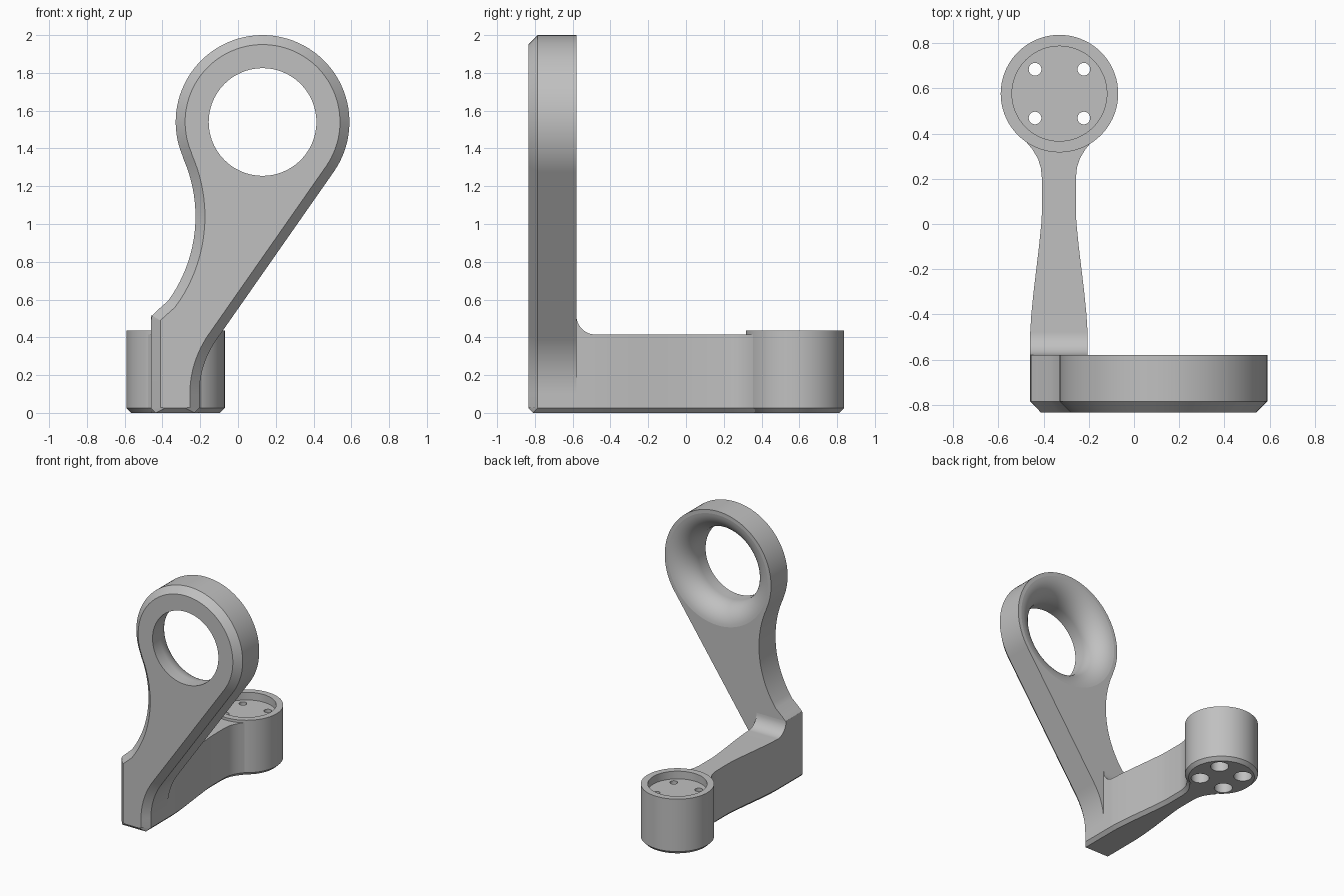
import bpy, bmesh
from math import sin, cos, pi, radians, sqrt

cube = bpy.data.objects.get("Cube")
if cube:
    bpy.data.objects.remove(cube, do_unlink=True)

grey = bpy.data.materials.new("plain grey")
grey.use_nodes = True
grey.diffuse_color = (0.53, 0.53, 0.53, 1)
grey.node_tree.nodes["Principled BSDF"].inputs["Base Color"].default_value = grey.diffuse_color


def loft(name, rings):
    """Closed solid through equal-length rings of points, capped at both ends."""
    bm = bmesh.new()
    loops = [[bm.verts.new(p) for p in ring] for ring in rings]
    n = len(loops[0])
    for a, b in zip(loops, loops[1:]):
        for i in range(n):
            j = (i + 1) % n
            bm.faces.new((a[i], a[j], b[j], b[i]))
    bm.faces.new(loops[0][::-1])
    bm.faces.new(loops[-1])
    bmesh.ops.recalc_face_normals(bm, faces=bm.faces)
    mesh = bpy.data.meshes.new(name)
    bm.to_mesh(mesh)
    bm.free()
    mesh.materials.append(grey)
    ob = bpy.data.objects.new(name, mesh)
    bpy.context.collection.objects.link(ob)
    return ob


def turned(name, profile, place, count=72):
    """Lathe a (radius, distance along axis) profile; place maps u, v, w to x, y, z."""
    steps = [2 * pi * i / count for i in range(count)]
    return loft(name, [[place(r * cos(t), r * sin(t), d) for t in steps] for r, d in profile])


def activate(ob):
    bpy.ops.object.select_all(action='DESELECT')
    ob.select_set(True)
    bpy.context.view_layer.objects.active = ob


def cut(ob, cutter):
    cutter.hide_render = True
    mod = ob.modifiers.new("cut", 'BOOLEAN')
    mod.operation = 'DIFFERENCE'
    mod.solver = 'EXACT'
    mod.object = cutter
    activate(ob)
    bpy.ops.object.modifier_apply(modifier=mod.name)
    bpy.data.objects.remove(cutter, do_unlink=True)


def finish(ob):
    activate(ob)
    bpy.ops.object.shade_smooth_by_angle(angle=radians(30))
    mod = ob.modifiers.new("even shading", 'WEIGHTED_NORMAL')
    mod.keep_sharp = True


def arc(cx, cz, r, start, end, steps):
    angles = [radians(start + (end - start) * i / steps) for i in range(steps + 1)]
    return [(cx + r * cos(a), cz + r * sin(a)) for a in angles]


BACK, FRONT, BEVEL, FOOT = -0.58, -0.835, 0.05, 0.025
EYE_X, EYE_Z = 0.13, 1.54

# Upright plate outline: left edge, concave flank, eye, straight flank, right foot
outline = [(-0.46, FOOT), (-0.46, 0.49), (-0.455, 0.515), (-0.43, 0.54)]
outline += arc(-0.985, 1.04, 0.76, -36, 24, 20)
outline += arc(EYE_X, EYE_Z, 0.46, 203, -35, 64)
outline += arc(0.295, 0.1, 0.5, 145, 180, 12)
outline += [(-0.205, FOOT)]

# Inset copy of the outline for the chamfered front
inset = []
last = len(outline) - 1
for i, (x, z) in enumerate(outline):
    (ax, az), (bx, bz) = outline[max(i - 1, 0)], outline[min(i + 1, last)]
    dx, dz = bx - ax, bz - az
    length = sqrt(dx * dx + dz * dz)
    inset.append((x + BEVEL * dz / length, z - BEVEL * dx / length))


def plate_ring(points, y, sole_y, sole_z):
    (lx, _), (rx, _) = points[0], points[-1]
    ring = [(lx + FOOT, sole_y, sole_z)]
    ring += [(x, y, z) for x, z in points]
    return ring + [(rx - FOOT, sole_y, sole_z)]


inset[0] = (inset[0][0], FOOT + 0.005)
inset[-1] = (inset[-1][0], FOOT + 0.005)
plate = loft("upright_plate", [
    plate_ring(outline, BACK, BACK, 0),
    plate_ring(outline, FRONT + BEVEL, FRONT + FOOT, 0),
    plate_ring(inset, FRONT, FRONT, FOOT)])

# Eye hole with a trumpet flare towards the back
flare = 0.165
bore = [(0.285, FRONT - 0.1)]
for i in range(15):
    a = pi / 2 * i / 14
    bore.append((0.285 + flare * (1 - cos(a)), BACK + 0.001 - flare * (1 - sin(a))))
bore.append((0.285 + flare, BACK + 0.1))
cut(plate, turned("eye_cutter", bore, lambda u, v, w: (EYE_X + u, w, EYE_Z + v), 96))
finish(plate)

# Horizontal arm with waisted sides and a fillet against the plate
ARM_X, ARM_TOP, R = -0.3325, 0.415, 0.1
widths = [(BACK, 0.1275), (-0.48, 0.127), (-0.4, 0.122), (-0.3, 0.112), (-0.2, 0.1),
          (-0.1, 0.088), (0, 0.078), (0.05, 0.075), (0.2, 0.075), (0.25, 0.08),
          (0.29, 0.093), (0.33, 0.117), (0.365, 0.146)]


def half_width(y):
    for (y0, w0), (y1, w1) in zip(widths, widths[1:]):
        if y <= y1:
            return w0 + (w1 - w0) * (y - y0) / (y1 - y0)
    return widths[-1][1]


stations = [BACK + R * (1 - cos(pi / 2 * i / 10)) for i in range(10)]
stations += [y for y, _ in widths[1:]]
sections = []
for y in stations:
    w = half_width(y)
    t = min(y - BACK - R, 0)
    top = ARM_TOP + R - sqrt(max(R * R - t * t, 0))
    half = [(w - FOOT, 0), (w, FOOT), (w, top)]
    sections.append([(ARM_X + x, y, z) for x, z in half] +
                    [(ARM_X - x, y, z) for x, z in reversed(half)])
finish(loft("arm", sections))

# Round mounting cup with a shallow recess
CUP_X, CUP_Y = -0.33, 0.577
cup = turned("mounting_cup",
             [(0.235, 0), (0.26, FOOT), (0.26, 0.435), (0.21, 0.435), (0.21, 0.375)],
             lambda u, v, w: (CUP_X + u, CUP_Y + v, w))

# Four screw holes, counterbored from below
for sx in (-1, 1):
    for sy in (-1, 1):
        hx, hy = CUP_X + sx * 0.108, CUP_Y + sy * 0.108
        cut(cup, turned("screw_cutter",
                        [(0.065, -0.1), (0.065, 0.24), (0.028, 0.24), (0.028, 0.6)],
                        lambda u, v, w: (hx + u, hy + v, w), 32))
finish(cup)
